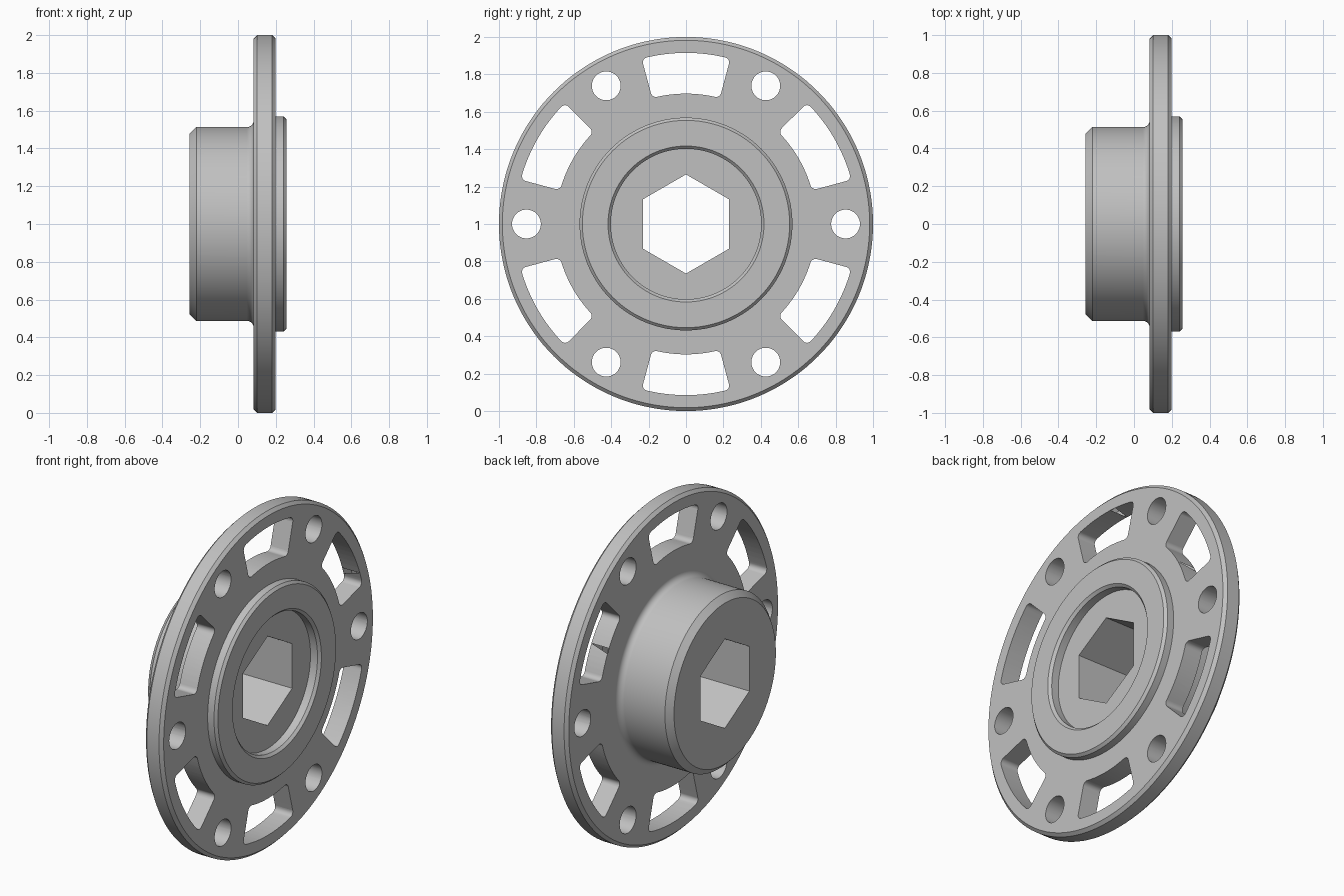
import bpy, bmesh
from math import sin, cos, pi, radians
from mathutils import Matrix, Vector

if "Cube" in bpy.data.objects:
    bpy.data.objects.remove(bpy.data.objects["Cube"])

CENTRE = Vector((0, 0, 1))
SEGMENTS = 144


def make_object(name, bm):
    bmesh.ops.recalc_face_normals(bm, faces=bm.faces)
    mesh = bpy.data.meshes.new(name)
    bm.to_mesh(mesh)
    bm.free()
    obj = bpy.data.objects.new(name, mesh)
    bpy.context.collection.objects.link(obj)
    return obj


def polar(radius, angle, x=-0.5):
    """Point on a circle around the axle, angle measured from straight up."""
    return CENTRE + Vector((x, radius * sin(angle), radius * cos(angle)))


def add_prism(bm, points, corner=0.0):
    """Extrude an outline along x, rounding the edges at sharp corners."""
    face = bm.faces.new([bm.verts.new(p) for p in points])
    sides = bmesh.ops.extrude_face_region(bm, geom=[face])["geom"]
    moved = [v for v in sides if isinstance(v, bmesh.types.BMVert)]
    bmesh.ops.translate(bm, verts=moved, vec=(1, 0, 0))
    bmesh.ops.recalc_face_normals(bm, faces=bm.faces)
    if corner:
        edges = {e for v in moved for e in v.link_edges
                 if abs(e.verts[0].co.x - e.verts[1].co.x) > 0.5
                 and e.calc_face_angle(0) > radians(45)}
        bmesh.ops.bevel(bm, geom=list(edges), offset=corner, segments=6,
                        profile=0.5, affect='EDGES')


# Turned body: hub, fillet, flange, raised boss and shallow recess as (x, radius)
fillet = [(0.047 + 0.036 * sin(a), 0.549 - 0.036 * cos(a))
          for a in (i * pi / 12 for i in range(7))]
profile = [(-0.256, 0), (-0.256, 0.478), (-0.221, 0.513)] + fillet + [
    (0.083, 0.982), (0.101, 1.0), (0.181, 1.0), (0.199, 0.982),
    (0.199, 0.569), (0.241, 0.569), (0.256, 0.554),
    (0.256, 0.417), (0.241, 0.402), (0.195, 0.402), (0.195, 0)]

bm = bmesh.new()
verts = [bm.verts.new(CENTRE + Vector((x, 0, r))) for x, r in profile]
edges = [bm.edges.new(pair) for pair in zip(verts, verts[1:])]
bmesh.ops.spin(bm, geom=verts + edges, cent=CENTRE, axis=(1, 0, 0),
               angle=2 * pi, steps=SEGMENTS, use_duplicate=False)
bmesh.ops.remove_doubles(bm, verts=bm.verts, dist=0.0005)
# Merge the flat end caps into single faces
caps = [v for v in bm.verts if (v.co - CENTRE).yz.length < 0.001]
bmesh.ops.dissolve_verts(bm, verts=caps)
hub = make_object("flanged_hub", bm)

# Cutters: hexagonal bore, six bolt holes, six rounded slots
bm = bmesh.new()
add_prism(bm, [polar(0.265, i * pi / 3) for i in range(6)])
bore = make_object("hex_bore_cutter", bm)

bm = bmesh.new()
for i in range(6):
    turn = Matrix.Rotation(i * pi / 3 + pi / 6, 3, 'X')
    hole = CENTRE + turn @ Vector((-0.5, 0, 0.853))
    add_prism(bm, [hole + polar(0.077, k * pi / 20, 0) - CENTRE for k in range(40)])
holes = make_object("bolt_hole_cutter", bm)

slots = []
for i in range(6):
    bm = bmesh.new()
    arc = [i * pi / 3 + radians(-15 + 30 * k / 12) for k in range(13)]
    add_prism(bm, [polar(0.915, a) for a in arc]
              + [polar(0.697, a) for a in reversed(arc)], corner=0.028)
    slots.append(make_object("slot_cutter", bm))

for cutter in [bore, holes] + slots:
    cutter.hide_render = True
    cut = hub.modifiers.new(cutter.name, 'BOOLEAN')
    cut.operation = 'DIFFERENCE'
    cut.solver = 'EXACT'
    cut.object = cutter

# Apply the cuts and discard the cutters
bpy.context.view_layer.update()
depsgraph = bpy.context.evaluated_depsgraph_get()
finished = bpy.data.meshes.new_from_object(hub.evaluated_get(depsgraph))
hub.modifiers.clear()
hub.data = finished
for cutter in [bore, holes] + slots:
    bpy.data.objects.remove(cutter)

# Plain grey metal
grey = bpy.data.materials.new("light_grey")
grey.use_nodes = True
colour = (0.53, 0.53, 0.53, 1)
grey.diffuse_color = colour
grey.node_tree.nodes["Principled BSDF"].inputs["Base Color"].default_value = colour
hub.data.materials.clear()
hub.data.materials.append(grey)

# Smooth round walls, crisp edges, flat faces kept flat
bpy.ops.object.select_all(action='DESELECT')
hub.select_set(True)
bpy.context.view_layer.objects.active = hub
bpy.ops.object.shade_smooth_by_angle(angle=radians(30))
weighted = hub.modifiers.new("flat_face_normals", 'WEIGHTED_NORMAL')
weighted.keep_sharp = True
